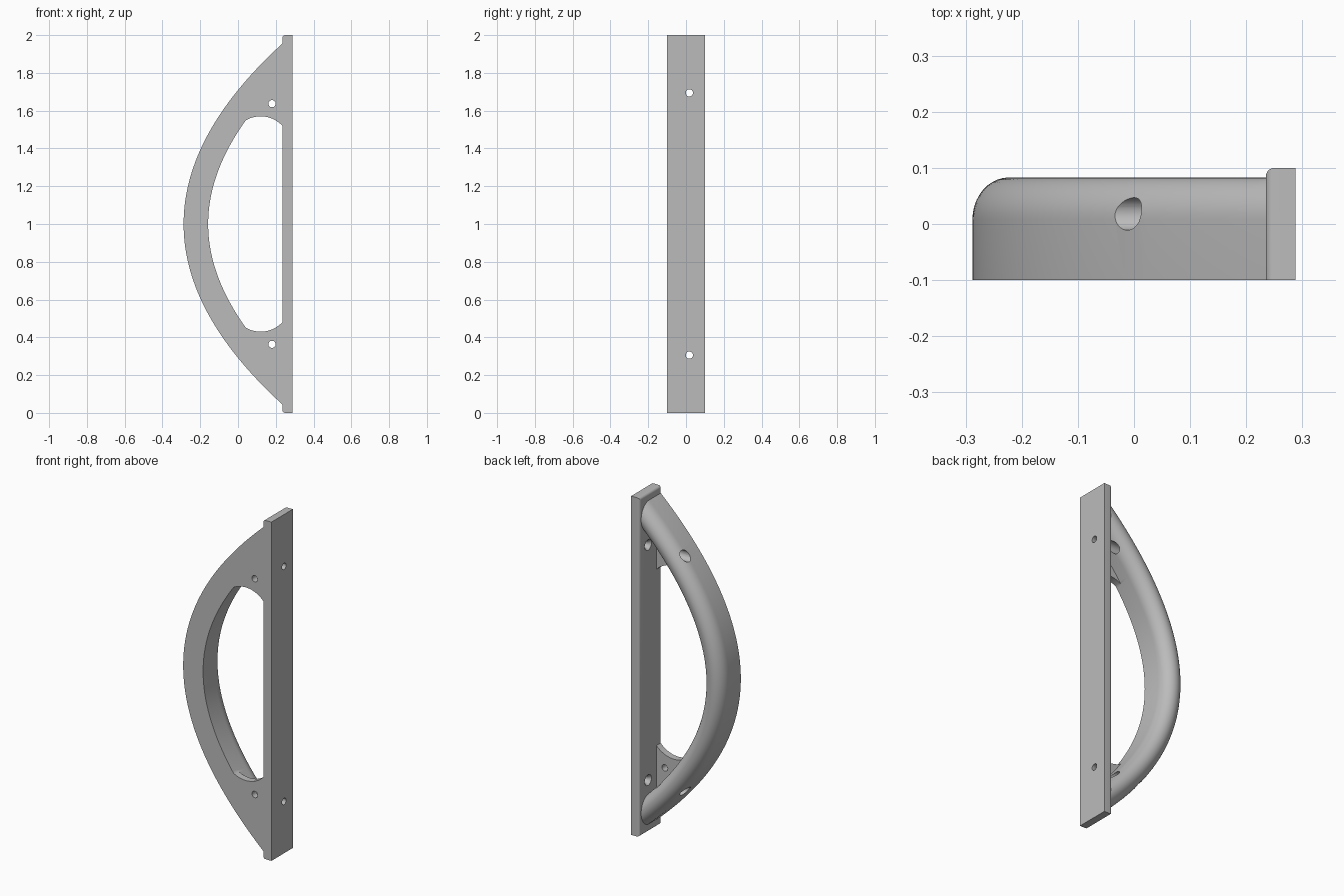
import bpy, bmesh, math
from mathutils import Vector, Matrix

cube = bpy.data.objects.get("Cube")
if cube:
    bpy.data.objects.remove(cube, do_unlink=True)

FRONT, BACK = -0.1, 0.1          # y limits
FACE, WALL = 0.235, 0.288        # mounting plate x limits
WIDTH = 0.13                     # bow thickness in the front plane
CURVE = 0.573                    # parabola factor of the bow

grey = bpy.data.materials.new("satin grey")
grey.use_nodes = True
color = (0.5, 0.5, 0.5, 1)
grey.diffuse_color = color
grey.node_tree.nodes["Principled BSDF"].inputs["Base Color"].default_value = color


def to_object(name, bm):
    bmesh.ops.recalc_face_normals(bm, faces=bm.faces)
    mesh = bpy.data.meshes.new(name)
    bm.to_mesh(mesh)
    bm.free()
    mesh.materials.append(grey)
    obj = bpy.data.objects.new(name, mesh)
    bpy.context.collection.objects.link(obj)
    return obj


def combine(target, tool, operation):
    mod = target.modifiers.new("combine", "BOOLEAN")
    mod.operation, mod.solver, mod.object = operation, "EXACT", tool
    bpy.context.view_layer.objects.active = target
    bpy.ops.object.modifier_apply(modifier=mod.name)
    bpy.data.objects.remove(tool, do_unlink=True)


def drill(target, center, axis, r1, r2, depth):
    bm = bmesh.new()
    turn = Vector((0, 0, 1)).rotation_difference(Vector(axis)).to_matrix().to_4x4()
    bmesh.ops.create_cone(bm, cap_ends=True, segments=32, radius1=r1, radius2=r2,
                          depth=depth, matrix=Matrix.Translation(center) @ turn)
    combine(target, to_object("hole_cutter", bm), "DIFFERENCE")


def smooth(obj):
    bpy.ops.object.select_all(action="DESELECT")
    obj.select_set(True)
    bpy.context.view_layer.objects.active = obj
    bpy.ops.object.shade_smooth_by_angle(angle=math.radians(35))


# Grip bow: a round-backed, flat-fronted section swept along a parabola
half = WIDTH / 2
section = [(0, FRONT)]
for i in range(21):
    a = math.pi * i / 20
    section.append((half - half * math.cos(a), 0.008 + 0.075 * math.sin(a)))
section.append((WIDTH, FRONT))

bm = bmesh.new()
rings = []
STEPS = 80
for i in range(STEPS + 1):
    t = -1.02 + 2.04 * i / STEPS
    normal = Vector((1, 0, -2 * CURVE * t)).normalized()
    base = Vector((-0.288 + CURVE * t * t, 0, 1 + t))
    rings.append([bm.verts.new(base + normal * n + Vector((0, y, 0))) for n, y in section])
for a, b in zip(rings, rings[1:]):
    for j in range(len(section)):
        k = (j + 1) % len(section)
        bm.faces.new((a[j], a[k], b[k], b[j]))
bm.faces.new(rings[0])
bm.faces.new(rings[-1])
# Trim both ends flush against the plate
bmesh.ops.bisect_plane(bm, geom=bm.verts[:] + bm.edges[:] + bm.faces[:],
                       plane_co=(FACE + 0.001, 0, 0), plane_no=(1, 0, 0), clear_outer=True)
bmesh.ops.holes_fill(bm, edges=[e for e in bm.edges if e.is_boundary])
bow = to_object("grip_bow", bm)

# Corner webs: thin gussets with an arched edge between bow and plate
for side in (-1, 1):
    outline = []
    for i in range(25):
        x = -0.002 + (FACE + 0.003) * i / 24
        outline.append((x, 0.413 + math.sqrt(0.157 ** 2 - (x - 0.12) ** 2)))
    outline += [(FACE + 0.001, 0.84), (0.02, 0.6)]
    bm = bmesh.new()
    face = bm.faces.new([bm.verts.new((x, FRONT, 1 + side * z)) for x, z in outline])
    out = bmesh.ops.extrude_face_region(bm, geom=[face])
    bmesh.ops.translate(bm, vec=(0, 0.04, 0),
                        verts=[v for v in out["geom"] if isinstance(v, bmesh.types.BMVert)])
    combine(bow, to_object("corner_web", bm), "UNION")

# Mounting plate, with softened grip-side edges at the back and both ends
bm = bmesh.new()
bmesh.ops.create_cube(bm, size=1, matrix=Matrix.Translation(((FACE + WALL) / 2, 0, 1))
                      @ Matrix.Diagonal((WALL - FACE, BACK - FRONT, 2, 1)))
soft = [e for e in bm.edges if all(v.co.x < FACE + 0.01 for v in e.verts)
        and not all(v.co.y < 0 for v in e.verts) or
        all(v.co.x < FACE + 0.01 for v in e.verts) and abs(e.verts[0].co.z - e.verts[1].co.z) < 0.1]
bmesh.ops.bevel(bm, geom=soft, offset=0.015, segments=5, profile=0.5, affect="EDGES")
plate = to_object("mounting_plate", bm)

# Screw holes: web holes, driver access through the bow, countersunk plate holes
for side in (-1, 1):
    drill(bow, (0.18, FRONT, 1 + side * 0.637), (0, 1, 0), 0.019, 0.019, 0.12)
    level = 1 + side * 0.694
    drill(bow, (0.05, 0.018, level), (1, 0, 0), 0.029, 0.029, 0.5)
    drill(plate, (0.26, 0.018, level), (1, 0, 0), 0.019, 0.019, 0.2)
    drill(plate, (FACE + 0.008, 0.018, level), (1, 0, 0), 0.033, 0.019, 0.02)

for part in (bow, plate):
    smooth(part)
